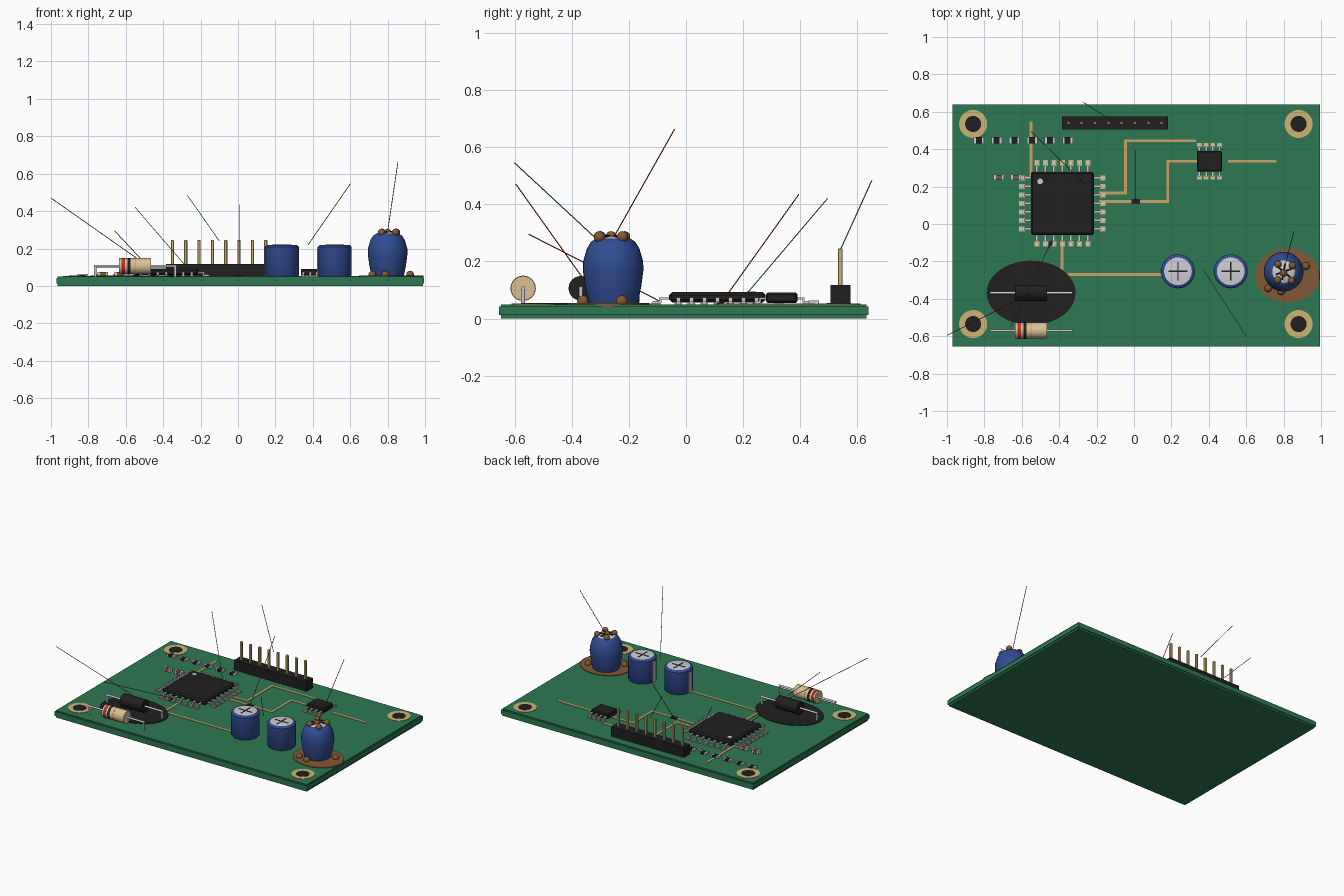
import bpy, bmesh, math
from mathutils import Vector, Matrix

if "Cube" in bpy.data.objects:
    bpy.data.objects.remove(bpy.data.objects["Cube"])

COLORS = {
    "board green": (0.027, 0.19, 0.085), "black plastic": (0.014, 0.014, 0.015),
    "gold": (0.62, 0.46, 0.18), "silver": (0.62, 0.62, 0.65),
    "sleeve blue": (0.03, 0.07, 0.28), "burnt brown": (0.22, 0.10, 0.035),
    "copper trace": (0.62, 0.36, 0.13), "red": (0.50, 0.03, 0.02),
    "resistor beige": (0.70, 0.53, 0.29), "wire green": (0.04, 0.42, 0.13),
}
MATS = {}
for n, c in COLORS.items():
    MATS[n] = bpy.data.materials.new(n)
    MATS[n].diffuse_color = (*c, 1)

TOP = 0.05  # board surface


def box(bm, c, s, m=0):
    mat = Matrix.Translation(c) @ Matrix.Diagonal((*s, 1))
    paint(bmesh.ops.create_cube(bm, size=1, matrix=mat)["verts"], m)


def paint(verts, m):
    for f in {f for v in verts for f in v.link_faces}:
        f.material_index = m


def rod(bm, p, q, r, n=24, m=0, scale=(1, 1)):
    p, q = Vector(p), Vector(q)
    rot = (q - p).to_track_quat('Z', 'Y').to_matrix().to_4x4()
    mat = Matrix.Translation((p + q) / 2) @ rot @ Matrix.Diagonal((*scale, 1, 1))
    paint(bmesh.ops.create_cone(bm, cap_ends=True, segments=n, radius1=r, radius2=r,
                                depth=(q - p).length, matrix=mat)["verts"], m)


def ball(bm, c, r, m=0):
    paint(bmesh.ops.create_uvsphere(bm, u_segments=14, v_segments=9, radius=r,
                                    matrix=Matrix.Translation(c))["verts"], m)


def lathe(bm, profile, c, n=32):
    vs = [bm.verts.new((c[0] + r, c[1], z)) for r, z in profile]
    es = [bm.edges.new(e) for e in zip(vs, vs[1:])]
    bmesh.ops.spin(bm, geom=vs + es, cent=(c[0], c[1], 0), axis=(0, 0, 1),
                   angle=2 * math.pi, steps=n, use_merge=False)
    bmesh.ops.remove_doubles(bm, verts=bm.verts, dist=1e-5)
    bmesh.ops.recalc_face_normals(bm, faces=bm.faces)


def finish(bm, name, mats, bevel=0, smooth=False):
    me = bpy.data.meshes.new(name)
    bm.to_mesh(me)
    bm.free()
    ob = bpy.data.objects.new(name, me)
    bpy.context.collection.objects.link(ob)
    for m in mats:
        me.materials.append(MATS[m])
    if bevel:
        b = ob.modifiers.new("edge", 'BEVEL')
        b.width, b.segments = bevel, 1
    if smooth:
        bpy.ops.object.select_all(action='DESELECT')
        ob.select_set(True)
        bpy.context.view_layer.objects.active = ob
        bpy.ops.object.shade_smooth_by_angle(angle=math.radians(40))
    return ob


# board with a slightly wider middle layer
bm = bmesh.new()
box(bm, (0.012, -0.008, TOP / 2), (1.955, 1.28, TOP))
box(bm, (0.012, -0.008, 0.027), (1.967, 1.292, 0.03))
finish(bm, "board", ["board green"])

# mounting hole rings
bm = bmesh.new()
for x in (-0.86, 0.88):
    for y in (-0.535, 0.535):
        rod(bm, (x, y, TOP - 0.01), (x, y, TOP + 0.003), 0.075, 32)
        rod(bm, (x, y, TOP - 0.01), (x, y, TOP + 0.005), 0.043, 32, 1)
finish(bm, "mounting_holes", ["gold", "black plastic"])

# copper traces
TRACES = [
    [(-0.18, 0.165), (-0.045, 0.165), (-0.045, 0.445), (0.325, 0.445)],
    [(-0.18, 0.12), (0.18, 0.12), (0.18, 0.335), (0.335, 0.335)],
    [(0.51, 0.335), (0.755, 0.335)],
    [(-0.385, -0.1), (-0.385, -0.27), (0.15, -0.27)],
    [(-0.55, 0.54), (-0.55, 0.25), (-0.6, 0.25)],
]
bm = bmesh.new()
for path in TRACES:
    for (x0, y0), (x1, y1) in zip(path, path[1:]):
        box(bm, ((x0 + x1) / 2, (y0 + y1) / 2, TOP + 0.001),
            (abs(x1 - x0) + 0.015, abs(y1 - y0) + 0.015, 0.004))
finish(bm, "traces", ["copper trace"])

# damaged spots on the traces
bm = bmesh.new()
box(bm, (0.01, 0.12, TOP + 0.003), (0.045, 0.026, 0.006))
box(bm, (-0.44, -0.105, TOP + 0.005), (0.022, 0.022, 0.01))
finish(bm, "trace_breaks", ["black plastic"])

# square processor body and pin mark
CX, CY = -0.383, 0.11
bm = bmesh.new()
box(bm, (CX, CY, 0.075), (0.338, 0.338, 0.036))
finish(bm, "processor_body", ["black plastic"], bevel=0.01)
bm = bmesh.new()
rod(bm, (-0.502, 0.228, 0.09), (-0.502, 0.228, 0.095), 0.015, 20)
finish(bm, "processor_dot", ["silver"])


def lead(bm, base, out, reach):
    """Stepped chip lead on a gold pad, running outward from the body edge."""
    base, out = Vector(base), Vector(out)
    size = lambda l, w, h: (l if out.x else w, w if out.x else l, h)
    at = lambda d, z: (*(base + out * d), z)
    box(bm, at(reach * 0.2, 0.07), size(reach * 0.6, 0.013, 0.008))
    box(bm, at(reach * 0.5, 0.064), size(0.008, 0.013, 0.02))
    box(bm, at(reach * 0.7, 0.058), size(reach * 0.5, 0.013, 0.006))
    box(bm, at(reach * 0.75, TOP + 0.002), size(reach * 0.5, 0.026, 0.006), 1)


bm = bmesh.new()
for i in range(-3, 4):
    for sx, sy in ((1, 0), (-1, 0), (0, 1), (0, -1)):
        lead(bm, (CX + 0.169 * sx + 0.0455 * i * abs(sy),
                  CY + 0.169 * sy + 0.0455 * i * abs(sx)), (sx, sy), 0.062)
finish(bm, "processor_leads", ["silver", "gold"])

# small eight-lead chip
bm = bmesh.new()
box(bm, (0.403, 0.335, 0.073), (0.135, 0.11, 0.036))
finish(bm, "small_chip_body", ["black plastic"], bevel=0.006)
bm = bmesh.new()
for i in range(4):
    for s in (1, -1):
        lead(bm, (0.35 + 0.0357 * i, 0.335 + 0.055 * s), (0, s), 0.042)
finish(bm, "small_chip_leads", ["silver", "gold"])

# surface-mount parts: dark resistors and brown capacitors with metal ends
for name, body, y, z, d, xs in (
        ("chip_resistors", "black plastic", 0.447, 0.056, 0.036,
         [-0.83 + 0.095 * i for i in range(6)]),
        ("chip_capacitors", "burnt brown", 0.25, 0.062, 0.028, [-0.722, -0.632])):
    bm = bmesh.new()
    h = (z - TOP) * 2
    for x in xs:
        box(bm, (x, y, z), (0.04, d - 0.002, h))
        for s in (1, -1):
            box(bm, (x + 0.022 * s, y, z), (0.012, d, h + 0.002), 1)
    finish(bm, name, [body, "silver"])

# pin header
bm = bmesh.new()
box(bm, (-0.102, 0.54, 0.083), (0.568, 0.07, 0.07))
finish(bm, "header_base", ["black plastic"])
bm = bmesh.new()
for i in range(8):
    box(bm, (-0.351 + 0.0713 * i, 0.54, 0.148), (0.017, 0.017, 0.196))
finish(bm, "header_pins", ["gold"], bevel=0.003)

# healthy can capacitors
for k, x in enumerate((0.235, 0.517)):
    y = -0.253
    bm = bmesh.new()
    lathe(bm, [(0, TOP), (0.085, TOP), (0.091, 0.058), (0.091, 0.208),
               (0.083, 0.217), (0.074, 0.219), (0, 0.219)], (x, y))
    for f in bm.faces:
        if f.calc_center_median().z > 0.2185:
            f.material_index = 1
    box(bm, (x, y, 0.219), (0.1, 0.007, 0.004), 2)
    box(bm, (x, y, 0.219), (0.007, 0.1, 0.004), 2)
    box(bm, (x - 0.09, y, 0.125), (0.008, 0.03, 0.145), 1)
    finish(bm, f"can_capacitor_{k + 1}", ["sleeve blue", "silver", "black plastic"], smooth=True)

# swollen, leaking can capacitor
BX, BY = 0.8, -0.255
bm = bmesh.new()
lathe(bm, [(0, TOP), (0.084, TOP), (0.088, 0.06), (0.098, 0.11), (0.106, 0.17), (0.105, 0.2),
           (0.092, 0.245), (0.078, 0.268), (0.06, 0.28), (0.03, 0.287), (0, 0.289)], (BX, BY))
for f in bm.faces:
    if f.calc_center_median().z > 0.281:
        f.material_index = 1
for a in (20, 80, 140):
    d = Vector((math.cos(math.radians(a)), math.sin(math.radians(a)), 0)) * 0.045
    c = Vector((BX, BY, 0.287))
    rod(bm, c - d, c + d, 0.006, 6, 2)
finish(bm, "swollen_capacitor", ["sleeve blue", "silver", "black plastic"], smooth=True)

# leaked residue: stain and droplets
bm = bmesh.new()
rod(bm, (0.82, -0.275, TOP - 0.01), (0.82, -0.275, TOP + 0.005), 1, 40, scale=(0.172, 0.145))
for x, y in ((0.77, -0.215), (0.848, -0.222), (0.768, -0.3), (0.842, -0.303), (0.8, -0.262)):
    ball(bm, (x, y, 0.286), 0.02)
for x, y in ((0.92, -0.225), (0.718, -0.343), (0.787, -0.36)):
    ball(bm, (x, y, 0.06), 0.021)
finish(bm, "leak_residue", ["burnt brown"], smooth=True)

# scorch mark
bm = bmesh.new()
rod(bm, (-0.55, -0.368, TOP - 0.01), (-0.55, -0.368, TOP + 0.005), 1, 40, scale=(0.238, 0.172))
finish(bm, "scorch_mark", ["black plastic"])

# burnt diode and banded resistor, both on bent wire legs
for name, y, mat in (("burnt_diode", -0.368, "black plastic"),
                     ("banded_resistor", -0.57, "resistor beige")):
    z = 0.106
    bm = bmesh.new()
    rod(bm, (-0.635, y, z), (-0.465, y, z), 0.043)
    if mat != "black plastic":
        for x, w, m in ((-0.614, 0.018, 2), (-0.583, 0.016, 3), (-0.55, 0.01, 4)):
            rod(bm, (x - w / 2, y, z), (x + w / 2, y, z), 0.0445, m=m)
    rod(bm, (-0.77, y, z), (-0.328, y, z), 0.007, 10, 1)
    for x in (-0.763, -0.335):
        rod(bm, (x, y, TOP - 0.01), (x, y, z), 0.007, 10, 1)
    finish(bm, name, [mat, "silver", "red", "black plastic", "gold"], smooth=True)

# thin pointer wires
WIRES = {"red": [((-1.0, -0.595, 0.47), (-0.53, -0.36, 0.14)),
                 ((-0.66, -0.55, 0.295), (-0.44, -0.09, 0.06)),
                 ((0.01, 0.395, 0.435), (0.01, 0.12, 0.05)),
                 ((0.855, -0.04, 0.663), (0.8, -0.25, 0.29))],
         "wire green": [((-0.55, 0.495, 0.42), (-0.265, 0.215, 0.09)),
                        ((-0.27, 0.65, 0.483), (-0.1, 0.54, 0.24)),
                        ((0.6, -0.6, 0.545), (0.375, -0.25, 0.22))]}
for mat, lines in WIRES.items():
    bm = bmesh.new()
    for p, q in lines:
        rod(bm, p, q, 0.002, 6)
    finish(bm, mat.replace("wire ", "") + "_pointer_wires", [mat])

for m in bpy.data.materials:
    if m.users and not m.is_grease_pencil:
        m.use_nodes = True
        m.node_tree.nodes["Principled BSDF"].inputs["Base Color"].default_value = m.diffuse_color
